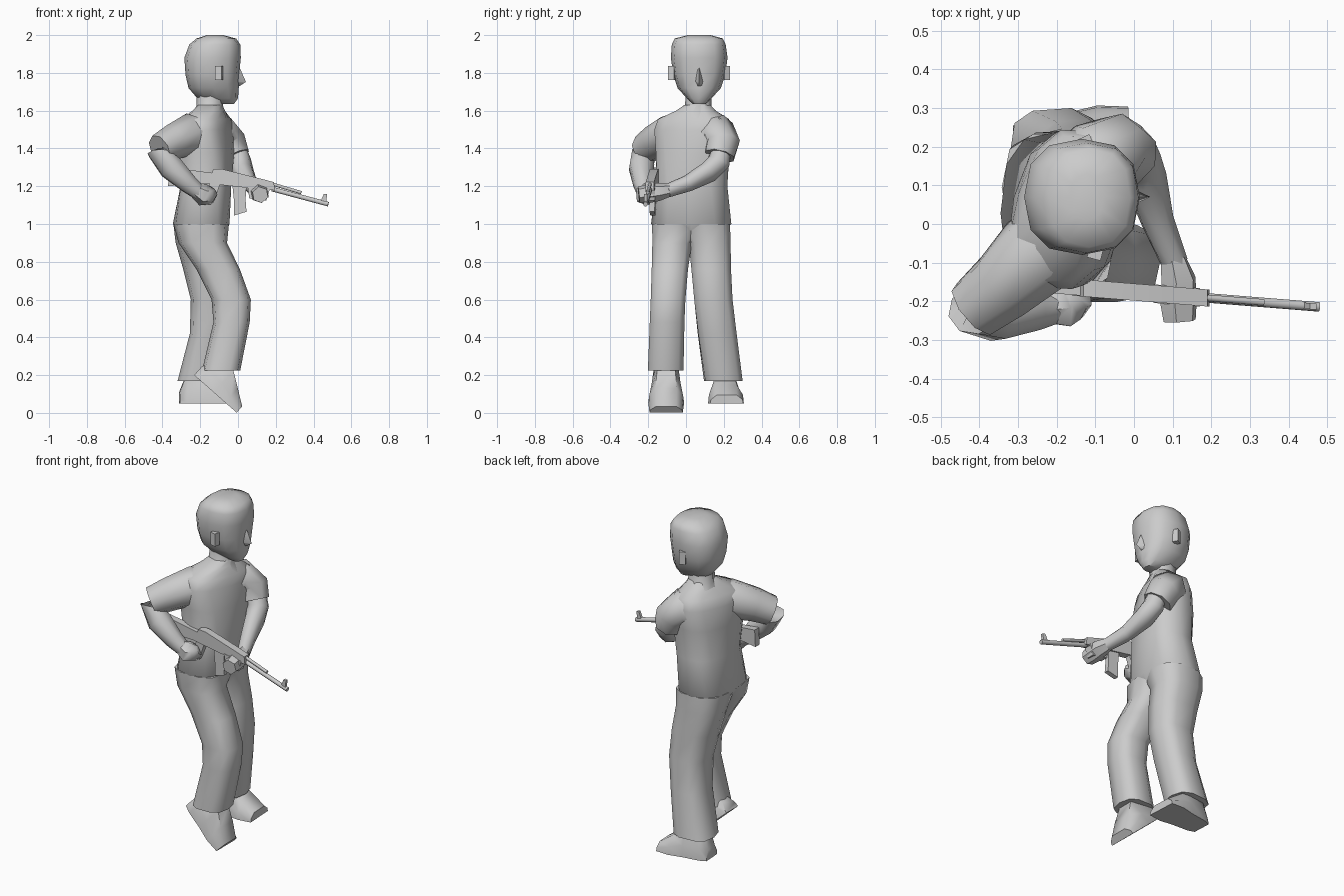
import bpy, bmesh, math
from mathutils import Vector, Matrix


def finish(name, bm, angle=50):
    bmesh.ops.recalc_face_normals(bm, faces=bm.faces)
    me = bpy.data.meshes.new(name)
    bm.to_mesh(me)
    bm.free()
    ob = bpy.data.objects.new(name, me)
    bpy.context.collection.objects.link(ob)
    bpy.ops.object.select_all(action='DESELECT')
    ob.select_set(True)
    bpy.context.view_layer.objects.active = ob
    bpy.ops.object.shade_smooth_by_angle(angle=math.radians(angle))
    return ob


def skin(name, rings, angle=55):
    """Bridge equal-sized rings of points and cap both ends."""
    bm = bmesh.new()
    loops = [[bm.verts.new(p) for p in r] for r in rings]
    n = len(loops[0])
    for a, b in zip(loops, loops[1:]):
        for i in range(n):
            j = (i + 1) % n
            bm.faces.new((a[i], a[j], b[j], b[i]))
    bm.faces.new(loops[0])
    bm.faces.new(loops[-1])
    return finish(name, bm, angle)


def stack(name, rings, n=10, power=0.8):
    """Horizontal rings: z, x0, x1, y0, y1, yaw in degrees."""
    out = []
    for z, x0, x1, y0, y1, yaw in rings:
        rot = Matrix.Rotation(math.radians(yaw), 3, 'Z')
        c = Vector(((x0 + x1) / 2, (y0 + y1) / 2, z))
        ring = []
        for i in range(n):
            t = 2 * math.pi * i / n
            ct, st = math.cos(t), math.sin(t)
            v = Vector((math.copysign(abs(ct) ** power, ct) * (x1 - x0) / 2,
                        math.copysign(abs(st) ** power, st) * (y1 - y0) / 2, 0))
            ring.append(c + rot @ v)
        out.append(ring)
    return skin(name, out)


def tube(name, path, n=8):
    """Round limb along x, y, z, radius points."""
    pts = [Vector(p[:3]) for p in path]
    out = []
    for i, p in enumerate(pts):
        d = (pts[min(i + 1, len(pts) - 1)] - pts[max(i - 1, 0)]).normalized()
        side = d.cross(Vector((0.3, 0.5, 1))).normalized()
        up = side.cross(d)
        out.append([p + path[i][3] * (side * math.cos(2 * math.pi * k / n)
                                      + up * math.sin(2 * math.pi * k / n)) for k in range(n)])
    return skin(name, out)


def gun_y(x):
    return -0.192 - 0.08 * (x - 0.2)


def plate(name, profile, half):
    """Side profile in x, z extruded across the rifle's centre plane."""
    return skin(name, [[(x, gun_y(x) + s * half, z) for x, z in profile] for s in (-1, 1)], 30)


def box(name, centre, size, yaw=0):
    bm = bmesh.new()
    m = (Matrix.Translation(centre) @ Matrix.Rotation(math.radians(yaw), 4, 'Z')
         @ Matrix.Diagonal((*size, 1)))
    bmesh.ops.create_cube(bm, size=1, matrix=m)
    return finish(name, bm, 30)


def foot(name, heel, pitch, yaw):
    """Shoe along local x: station, half width, height."""
    m = (Matrix.Translation(heel) @ Matrix.Rotation(math.radians(yaw), 4, 'Z')
         @ Matrix.Rotation(math.radians(pitch), 4, 'Y'))
    rings = []
    for x, w, h in ((0, .055, .06), (.04, .07, .16), (.14, .08, .155), (.22, .095, .10), (.3, .088, .045)):
        sec = ((-w, 0), (w, 0), (w * .95, h * .45), (w * .6, h), (-w * .6, h), (-w * .95, h * .45))
        rings.append([m @ Vector((x, y, z)) for y, z in sec])
    return skin(name, rings, 55)


# Torso, twisted so the left shoulder leads, sloping up to the collar
stack("torso", [
    (0.90, -.28, -.11, -.09, .14, 0), (1.0, -.345, -.045, -.185, .24, 0),
    (1.2, -.305, -.035, -.16, .22, -6), (1.38, -.315, -.03, -.165, .235, -14),
    (1.50, -.305, -.045, -.175, .25, -18), (1.555, -.285, -.055, -.155, .235, -18),
    (1.60, -.235, -.075, -.055, .16, -14), (1.63, -.21, -.085, -.01, .13, -10)], 12, 0.75)

# Trouser legs
stack("right_leg", [
    (0.225, -.19, .012, -.205, -.01, 0), (0.48, -.13, .062, -.195, -.005, 0),
    (0.60, -.14, .068, -.19, .0, 0), (0.76, -.22, .01, -.185, .014, 0),
    (0.90, -.315, -.058, -.182, .035, 0), (1.0, -.342, -.048, -.184, .10, 0)], 10, 0.7)
stack("left_leg", [
    (0.17, -.32, -.09, .095, .30, 4), (0.42, -.255, -.05, .06, .27, 2),
    (0.60, -.25, -.025, .04, .25, 0), (0.76, -.29, -.035, .025, .242, 0),
    (0.90, -.33, -.058, .01, .24, 0), (1.0, -.342, -.048, -.05, .238, 0)], 10, 0.7)

# Shoes: right one pushes off on its toe
foot("right_shoe", (-.232, -.105, .2), 41.5, 0)
foot("left_shoe", (-.31, .2, .05), 0, 3)

# Neck and head
stack("neck", [(1.56, -.26, -.05, -.05, .18, 0), (1.625, -.22, -.08, -.005, .135, 0),
               (1.74, -.22, -.06, .0, .135, 0)], 8, 0.9)
stack("head", [
    (1.635, -.09, -.022, .035, .105, 0), (1.665, -.215, .0, .005, .135, 0),
    (1.72, -.262, .004, -.045, .185, 0), (1.79, -.278, .006, -.068, .208, 0),
    (1.88, -.284, .015, -.08, .22, 0), (1.95, -.258, .012, -.075, .21, 0),
    (1.982, -.22, -.01, -.06, .195, 0), (2.0, -.165, -.08, .01, .13, 0)], 12, 0.82)

# Nose wedge
skin("nose", [[(.0, .06, 1.83), (.008, .07, 1.83), (.0, .08, 1.83)],
              [(-.004, .048, 1.755), (.042, .07, 1.752), (-.004, .092, 1.755)],
              [(-.01, .052, 1.73), (.012, .07, 1.732), (-.01, .088, 1.73)]], 80)

# Ears
box("right_ear", (-.10, -.075, 1.8), (.036, .032, .075), -15)
box("left_ear", (-.125, .21, 1.8), (.036, .032, .075), 25)

# Sleeves, wide at the shoulder and narrow at the cuff
tube("right_sleeve", [(-.16, .0, 1.45, .11), (-.255, -.08, 1.475, .112),
                      (-.34, -.16, 1.435, .095), (-.415, -.22, 1.395, .082)])
tube("left_sleeve", [(-.15, .11, 1.45, .11), (-.085, .175, 1.475, .105),
                     (-.045, .195, 1.43, .092), (-.015, .178, 1.36, .083)])

# Arms and hands
tube("right_arm", [(-.36, -.18, 1.43, .05), (-.415, -.225, 1.37, .066), (-.355, -.235, 1.30, .07),
                   (-.26, -.228, 1.21, .052), (-.205, -.218, 1.165, .042)])
tube("right_hand", [(-.225, -.22, 1.18, .042), (-.185, -.212, 1.155, .06),
                    (-.15, -.2, 1.155, .052), (-.125, -.19, 1.17, .028)], 6)
tube("left_arm", [(-.01, .19, 1.41, .05), (.01, .175, 1.33, .06), (.028, .12, 1.275, .057),
                  (.06, .01, 1.215, .044), (.105, -.1, 1.175, .036)])
tube("left_hand", [(.10, -.09, 1.18, .036), (.115, -.145, 1.17, .048),
                   (.115, -.20, 1.16, .05), (.118, -.25, 1.155, .044)], 6)

# Rifle: stock, receiver, grip, curved magazine, handguard
plate("stock", [(-.37, 1.20), (-.365, 1.30), (-.13, 1.27), (-.12, 1.215), (-.2, 1.215)], .02)
plate("receiver", [(-.16, 1.215), (-.13, 1.292), (-.08, 1.29), (.08, 1.25), (.19, 1.222),
                   (.195, 1.178), (.06, 1.19)], .022)
plate("pistol_grip", [(-.15, 1.22), (-.17, 1.12), (-.13, 1.11), (-.095, 1.21)], .016)
plate("magazine", [(-.03, 1.21), (-.022, 1.13), (-.02, 1.045), (.045, 1.065), (.04, 1.13), (.045, 1.2)], .014)
plate("handguard", [(.05, 1.20), (.06, 1.135), (.15, 1.125), (.17, 1.19)], .024)

# Barrel, gas tube and sight
for name, x0, z0, x1, z1, r in (("barrel", .18, 1.185, .478, 1.105, .013),
                                ("gas_tube", .18, 1.212, .335, 1.166, .009)):
    tube(name, [(x0, gun_y(x0), z0, r), (x1, gun_y(x1), z1, r)])
plate("front_sight", [(.435, 1.115), (.455, 1.16), (.472, 1.158), (.466, 1.11)], .008)
